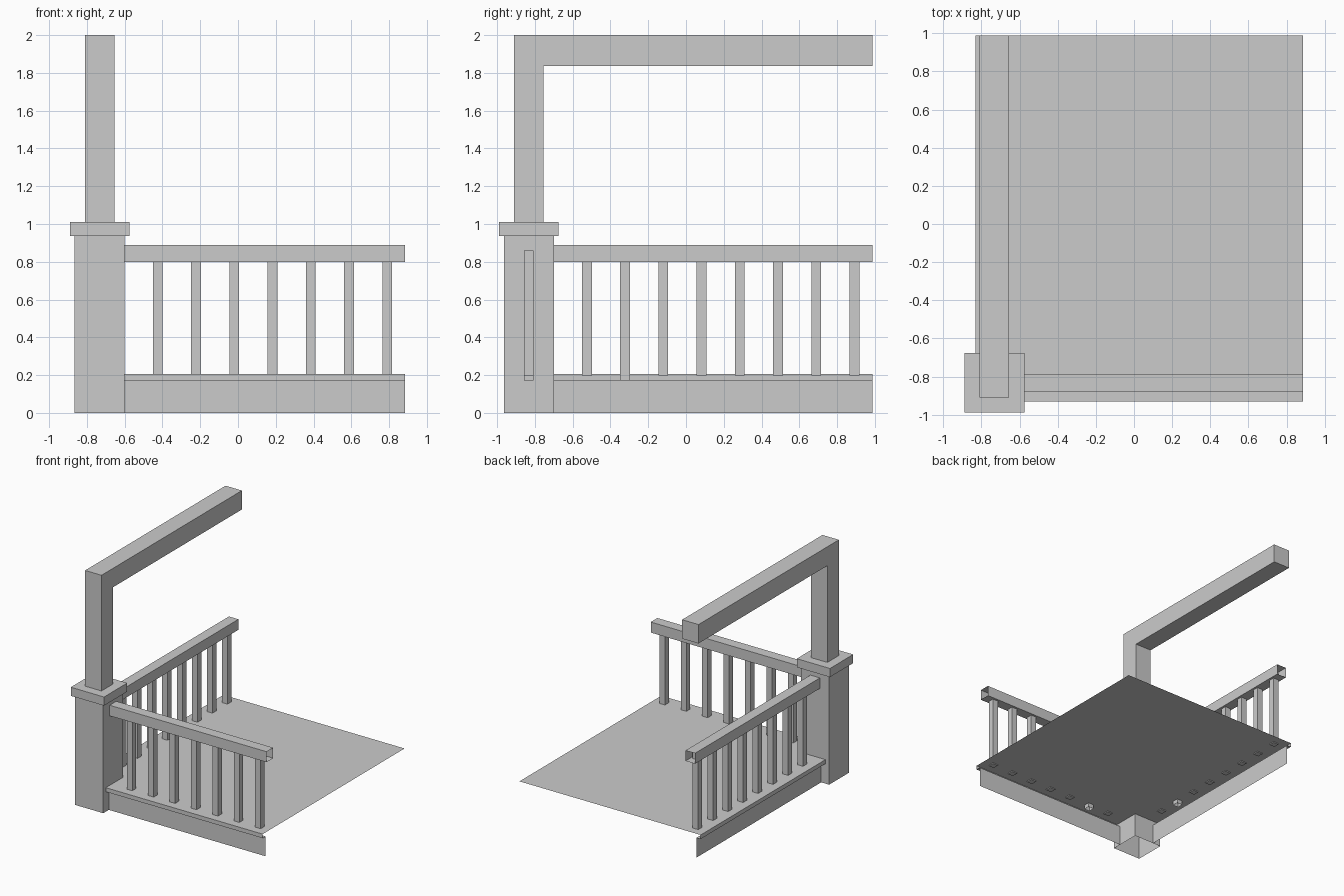
import bpy

if "Cube" in bpy.data.objects:
    bpy.data.objects.remove(bpy.data.objects["Cube"])

CX, CY = -0.7325, -0.8325      # centre of the corner pedestal
HALF = 0.1325                  # pedestal half width
X_END, Y_END = 0.885, 0.988
FLOOR = 0.205


def mesh_object(name, verts, faces):
    me = bpy.data.meshes.new(name)
    me.from_pydata(verts, [], faces)
    me.update()
    ob = bpy.data.objects.new(name, me)
    bpy.context.scene.collection.objects.link(ob)
    return ob


def box(name, lo, hi, leave_open=()):
    """Axis-aligned box; leave_open lists sides without a face."""
    verts = [(x, y, z) for z in (lo[2], hi[2])
             for x, y in ((lo[0], lo[1]), (hi[0], lo[1]), (hi[0], hi[1]), (lo[0], hi[1]))]
    sides = {"-z": (3, 2, 1, 0), "+z": (4, 5, 6, 7), "-y": (0, 1, 5, 4),
             "+x": (1, 2, 6, 5), "+y": (2, 3, 7, 6), "-x": (3, 0, 4, 7)}
    return mesh_object(name, verts, [f for k, f in sides.items() if k not in leave_open])


def square_box(name, half, z0, z1, leave_open=()):
    return box(name, (CX - half, CY - half, z0), (CX + half, CY + half, z1), leave_open)


# Corner pedestal and its cap
square_box("pedestal", HALF, 0, 0.94, ("-z", "+z"))
square_box("pedestal_cap", 0.157, 0.936, 1.01)

# Upper post turning into a roof beam, one L-shaped extrusion
h = 0.0775
x0, x1 = CX - h, CX + h
y0, y1 = CY - h, CY + h
profile = [(y0, 1.01), (y1, 1.01), (y1, 1.838), (Y_END, 1.838), (Y_END, 2.0), (y0, 2.0)]
n = len(profile)
verts = [(x, y, z) for x in (x0, x1) for y, z in profile]
faces = [tuple(reversed(range(n))), tuple(range(n, 2 * n))]
faces += [(i, (i + 1) % n, n + (i + 1) % n, n + i) for i in range(n)]
mesh_object("post_and_beam", verts, faces)

# Floor sheet, notched around the pedestal
nose = 0.0975
mesh_object("floor", [(CX + HALF, CY - nose, FLOOR), (X_END, CY - nose, FLOOR),
                      (X_END, Y_END, FLOOR), (CX - nose, Y_END, FLOOR),
                      (CX - nose, CY + HALF, FLOOR), (CX + HALF, CY + HALF, FLOOR)],
            [tuple(range(6))])


def build_side(prefix, along_y, length, count):
    """Fascia, rail and balusters running away from the pedestal."""
    def at(a, b, z):
        return (CX + b, CY + a, z) if along_y else (CX + a, CY + b, z)

    # Floor lip and fascia board below it
    edge = [(-nose, FLOOR), (-nose, 0.17), (-0.0575, 0.17), (-0.0575, 0)]
    vs = [at(a, b, z) for b, z in edge for a in (HALF, length)]
    fs = [(2 * i + 2, 2 * i + 3, 2 * i + 1, 2 * i) for i in range(3)]
    if along_y:
        fs = [f[::-1] for f in fs]
    mesh_object(prefix + "_fascia", vs, fs)

    # Hand rail, hollow at both ends
    ends = ("-y", "+y") if along_y else ("-x", "+x")
    box(prefix + "_rail", at(HALF, -0.045, 0.80), at(length, 0.045, 0.89), ends)

    # Balusters; the second one pokes through the floor
    for i in range(count):
        a, w = 0.3075 + 0.2025 * i, 0.026
        low = 0.17 if i == 1 else 0.198
        box(f"{prefix}_baluster_{i + 1}", at(a - w, -w, low), at(a + w, w, 0.86),
            ("-z",) if i == 1 else ())


build_side("front", False, X_END - CX, 7)
build_side("side", True, Y_END - CY, 8)
